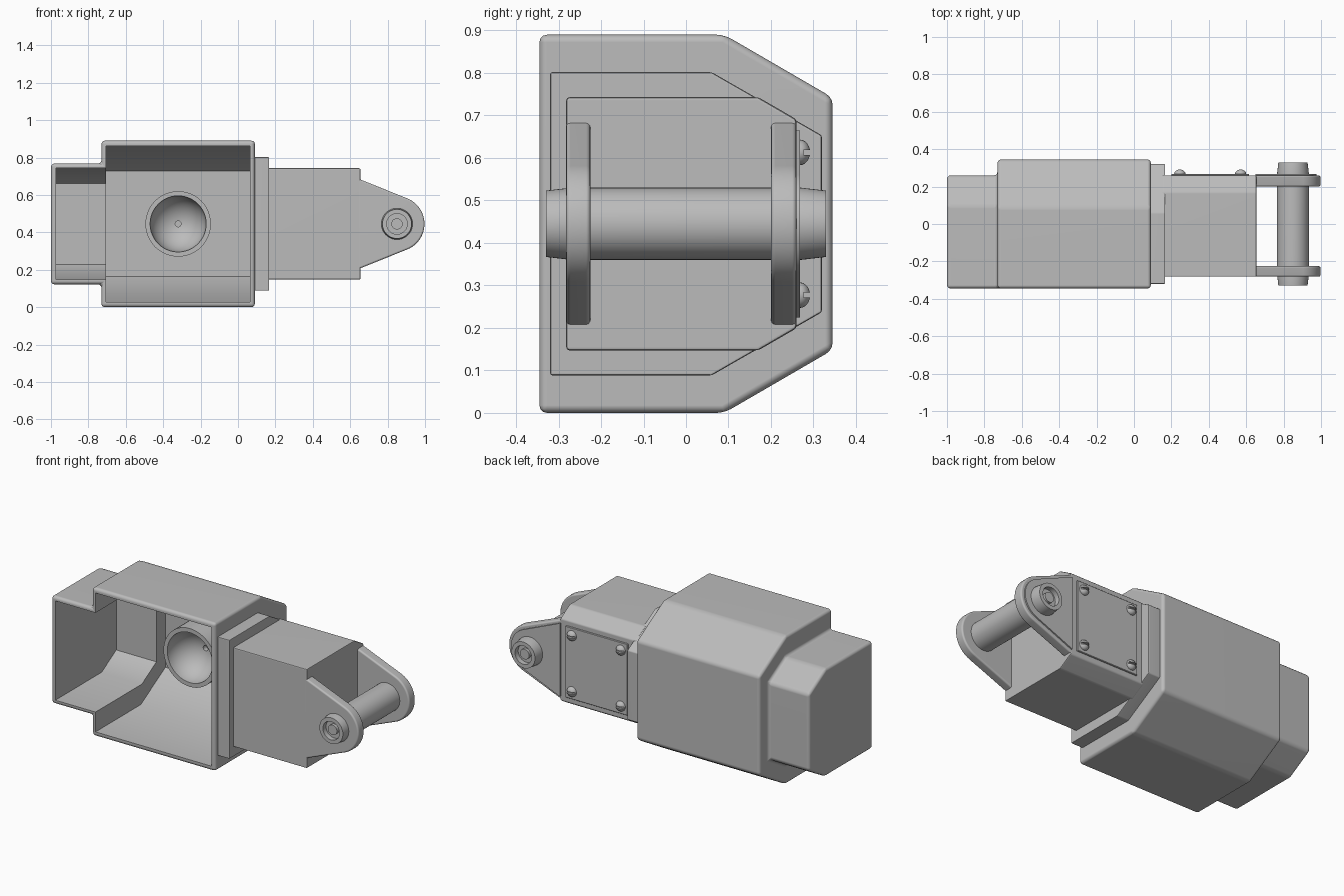
import bpy, bmesh, math
from mathutils import Matrix

cube = bpy.data.objects.get("Cube")
if cube:
    bpy.data.objects.remove(cube, do_unlink=True)

MID = 0.445          # height of the long axis
PIN_X = 0.85         # pin position along the body

grey = bpy.data.materials.new("plain_grey")
grey.use_nodes = True
grey.diffuse_color = (0.5, 0.5, 0.5, 1)
grey.node_tree.nodes["Principled BSDF"].inputs["Base Color"].default_value = (0.5, 0.5, 0.5, 1)


def make(name, bm):
    bmesh.ops.recalc_face_normals(bm, faces=bm.faces)
    mesh = bpy.data.meshes.new(name)
    bm.to_mesh(mesh)
    bm.free()
    mesh.materials.append(grey)
    obj = bpy.data.objects.new(name, mesh)
    bpy.context.collection.objects.link(obj)
    return obj


def extrude(name, points, offset):
    """Extrude a closed outline of 3D points by an offset vector."""
    bm = bmesh.new()
    face = bm.faces.new([bm.verts.new(p) for p in points])
    geo = bmesh.ops.extrude_face_region(bm, geom=[face])["geom"]
    verts = [g for g in geo if isinstance(g, bmesh.types.BMVert)]
    bmesh.ops.translate(bm, verts=verts, vec=offset)
    return make(name, bm)


def prism(name, x0, x1, front, knee, back, half, half_back):
    """Block along x with two chamfers at the back."""
    upper = [(front, half), (knee, half), (back, half_back)]
    outline = upper + [(y, -z) for y, z in reversed(upper)]
    return extrude(name, [(x0, y, MID + z) for y, z in outline], (x1 - x0, 0, 0))


def lug(name, x0, half, radius, y0, y1):
    """Plate that tapers to a round end about the pin."""
    dx = x0 - PIN_X
    t = math.atan2(half, dx) - math.acos(radius / math.hypot(dx, half))
    arc = [t - 2 * t * i / 24 for i in range(25)]
    outline = [(x0, half)]
    outline += [(PIN_X + radius * math.cos(a), radius * math.sin(a)) for a in arc]
    outline += [(x0, -half)]
    return extrude(name, [(x, y0, MID + z) for x, z in outline], (0, y1 - y0, 0))


def lathe(name, profile, x, z, steps=48):
    """Spin (radius, y) points around a y axis."""
    bm = bmesh.new()
    verts = [bm.verts.new((r, y, 0)) for r, y in profile]
    edges = [bm.edges.new(pair) for pair in zip(verts, verts[1:])]
    bmesh.ops.spin(bm, geom=verts + edges, cent=(0, 0, 0), axis=(0, 1, 0),
                   angle=2 * math.pi, steps=steps)
    bmesh.ops.remove_doubles(bm, verts=bm.verts, dist=0.0002)
    bmesh.ops.translate(bm, verts=bm.verts, vec=(x, 0, z))
    return make(name, bm)


def box(name, low, high):
    bm = bmesh.new()
    size = [b - a for a, b in zip(low, high)]
    centre = [(a + b) / 2 for a, b in zip(low, high)]
    bmesh.ops.create_cube(bm, size=1, matrix=Matrix.Translation(centre) @ Matrix.Diagonal((*size, 1)))
    return make(name, bm)


def activate(obj):
    bpy.ops.object.select_all(action='DESELECT')
    obj.select_set(True)
    bpy.context.view_layer.objects.active = obj


def boolean(obj, other, operation):
    mod = obj.modifiers.new("bool", 'BOOLEAN')
    mod.operation, mod.solver, mod.object = operation, 'EXACT', other
    activate(obj)
    bpy.ops.object.modifier_apply(modifier=mod.name)
    bpy.data.objects.remove(other, do_unlink=True)


def bevel(obj, width, segments=3):
    mod = obj.modifiers.new("bevel", 'BEVEL')
    mod.width, mod.segments = width, segments
    mod.limit_method, mod.angle_limit = 'ANGLE', math.radians(25)
    activate(obj)
    bpy.ops.object.modifier_apply(modifier=mod.name)


def smooth(obj):
    activate(obj)
    bpy.ops.object.shade_smooth_by_angle(angle=math.radians(35))
    mod = obj.modifiers.new("normals", 'WEIGHTED_NORMAL')
    mod.keep_sharp = True


# Hollow housing, open at the front
housing = prism("housing", -0.73, 0.09, -0.345, 0.09, 0.345, 0.445, 0.297)
boolean(housing, prism("end_box", -1.0, -0.6, -0.345, 0.1, 0.26, 0.323, 0.23), 'UNION')
bevel(housing, 0.018)
boolean(housing, prism("main_hollow", -0.705, 0.065, -0.5, 0.085, 0.318, 0.417, 0.282), 'DIFFERENCE')
boolean(housing, prism("end_hollow", -0.972, -0.6, -0.5, 0.095, 0.233, 0.298, 0.217), 'DIFFERENCE')
smooth(housing)

# Round socket inside the housing, with a small hole in its bowl
bowl = [(0.15 * math.cos(a), 0.15 * math.sin(a))
        for a in (math.radians(84) * i / 14 for i in range(15))]
socket = lathe("socket", [(0.175, 0.33), (0.175, 0)] + bowl + [(0.016, 0.18), (0, 0.18)], -0.32, MID)
smooth(socket)

# Collar and neck
collar = prism("collar", 0.08, 0.167, -0.32, 0.06, 0.32, 0.357, 0.208)
bevel(collar, 0.006, 2)
smooth(collar)
neck = prism("neck", 0.15, 0.655, -0.282, 0.17, 0.26, 0.298, 0.246)
bevel(neck, 0.008, 2)
smooth(neck)

# Lugs that carry the pin
for name, y0, y1 in (("front_lug", -0.282, -0.225), ("back_lug", 0.2, 0.26)):
    part = lug(name, 0.64, 0.243, 0.147, y0, y1)
    bevel(part, 0.01)
    smooth(part)
smooth(lug("back_lug_plate", 0.65, 0.22, 0.125, 0.25, 0.268))

# Pin with recessed ends
end = [(0, 0.318), (0.03, 0.318), (0.03, 0.3), (0.055, 0.3), (0.055, 0.33), (0.078, 0.33), (0.085, 0.27)]
smooth(lathe("pin", end + [(r, -y) for r, y in reversed(end)], PIN_X, MID))

# Back cover held by four slotted screws
cover = box("back_cover", (0.2, 0.25, 0.23), (0.615, 0.268, 0.66))
bevel(cover, 0.003, 1)
smooth(cover)
dome = [(0.03 * math.cos(a), 0.268 + 0.024 * math.sin(a))
        for a in (math.pi / 2 * i / 6 for i in range(7))]
for side, x in (("left", 0.57), ("right", 0.245)):
    for level, dz in (("upper", 0.168), ("lower", -0.168)):
        z = MID + dz
        screw = lathe(f"{level}_{side}_screw", [(0, 0.26), (0.03, 0.26)] + dome, x, z, 24)
        boolean(screw, box("slot", (x - 0.05, 0.277, z - 0.006), (x + 0.05, 0.31, z + 0.006)), 'DIFFERENCE')
        smooth(screw)
